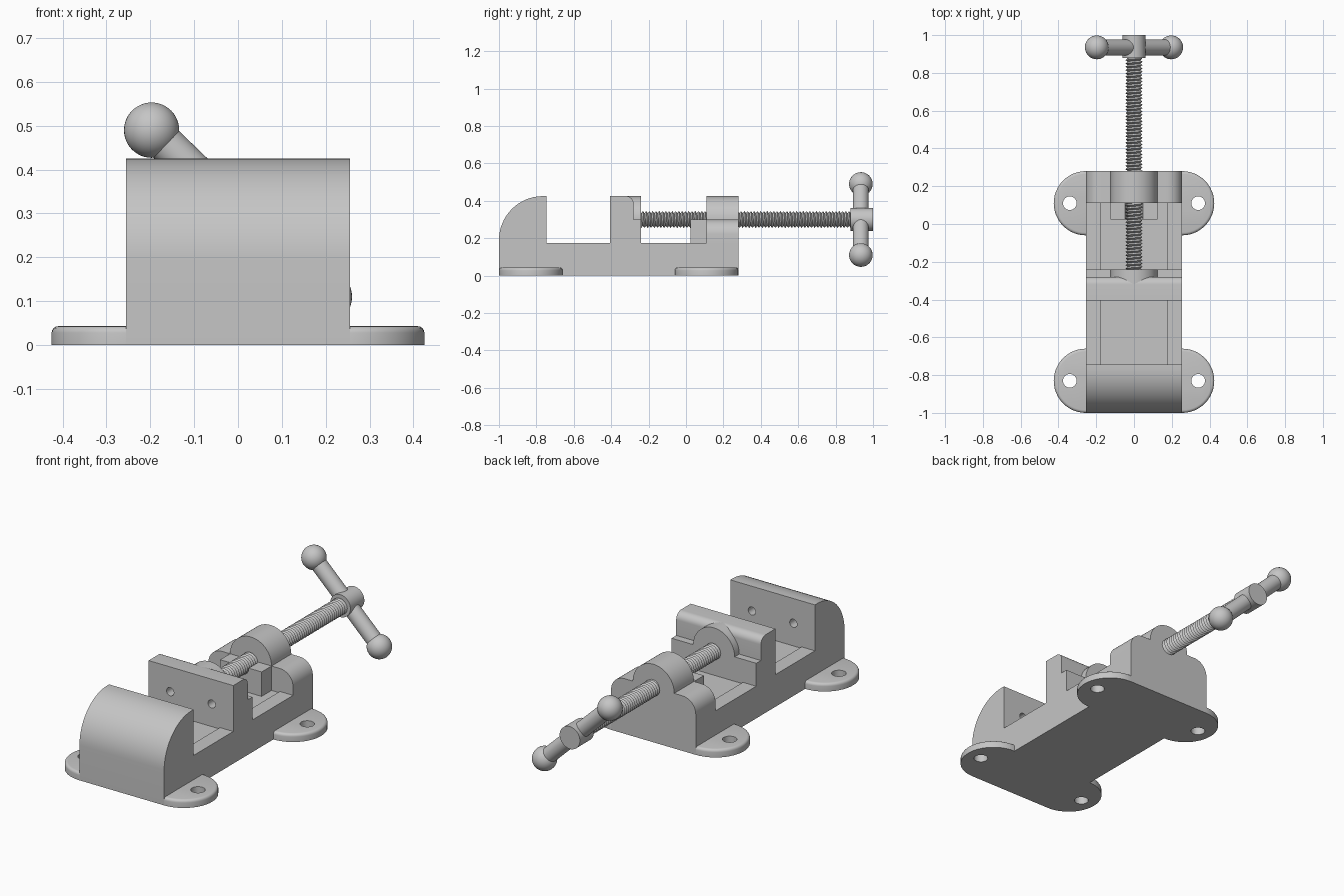
import bpy, bmesh, math
from mathutils import Matrix, Vector

cube = bpy.data.objects.get("Cube")
if cube:
    bpy.data.objects.remove(cube, do_unlink=True)

steel = bpy.data.materials.new("grey_steel")
steel.use_nodes = True
GREY = (0.56, 0.56, 0.56, 1)
steel.diffuse_color = GREY
steel.node_tree.nodes["Principled BSDF"].inputs["Base Color"].default_value = GREY

HALF = 0.255      # half width of the body
AXIS_Z = 0.3      # height of the screw axis
BED = 0.175       # height of the bed


def make(name, bm):
    bmesh.ops.recalc_face_normals(bm, faces=bm.faces)
    mesh = bpy.data.meshes.new(name)
    bm.to_mesh(mesh)
    bm.free()
    mesh.materials.append(steel)
    obj = bpy.data.objects.new(name, mesh)
    bpy.context.collection.objects.link(obj)
    return obj


def activate(obj):
    bpy.ops.object.select_all(action='DESELECT')
    obj.select_set(True)
    bpy.context.view_layer.objects.active = obj


def smooth(obj):
    activate(obj)
    bpy.ops.object.shade_smooth_by_angle(angle=math.radians(30))


def arc(cx, cz, r, start, end, n=16):
    angles = [math.radians(start + (end - start) * i / n) for i in range(n + 1)]
    return [(cx + r * math.cos(a), cz + r * math.sin(a)) for a in angles]


def prism(name, points, axis, lo, hi):
    """Extrude a side profile (y, z) along x, or a front profile (x, z) along y."""
    bm = bmesh.new()
    place = (lambda p: (lo, p[0], p[1])) if axis == 'X' else (lambda p: (p[0], lo, p[1]))
    face = bm.faces.new([bm.verts.new(place(p)) for p in points])
    geom = bmesh.ops.extrude_face_region(bm, geom=[face])["geom"]
    step = Vector((hi - lo, 0, 0)) if axis == 'X' else Vector((0, hi - lo, 0))
    bmesh.ops.translate(bm, vec=step, verts=[g for g in geom if isinstance(g, bmesh.types.BMVert)])
    return make(name, bm)


def box(name, x, y0, y1, z0, z1):
    return prism(name, [(-x, z0), (x, z0), (x, z1), (-x, z1)], 'Y', y0, y1)


def cylinder(name, centre, r, depth, direction=(0, 0, 1), bevel=0):
    bm = bmesh.new()
    bmesh.ops.create_cone(bm, cap_ends=True, segments=48, radius1=r, radius2=r, depth=depth)
    if bevel:
        rim = [e for e in bm.edges if all(v.co.z > 0 for v in e.verts)]
        bmesh.ops.bevel(bm, geom=rim, offset=bevel, segments=4, profile=0.5, affect='EDGES')
    turn = Vector((0, 0, 1)).rotation_difference(Vector(direction)).to_matrix().to_4x4()
    bmesh.ops.transform(bm, matrix=Matrix.Translation(centre) @ turn, verts=bm.verts)
    return make(name, bm)


def cut(obj, cutter):
    activate(obj)
    mod = obj.modifiers.new("cut", 'BOOLEAN')
    mod.operation, mod.solver, mod.object = 'DIFFERENCE', 'EXACT', cutter
    bpy.ops.object.modifier_apply(modifier=mod.name)
    bpy.data.objects.remove(cutter, do_unlink=True)


ALONG_Y = (0, 1, 0)

# Base with the fixed jaw, rounded at the front
body_profile = [(0.28, 0), (0.28, BED), (-0.745, BED), (-0.745, 0.425)]
body_profile += arc(-0.765, 0.19, 0.235, 90, 180) + [(-1, 0)]
body = prism("base_and_fixed_jaw", body_profile, 'X', -HALF, HALF)
cut(body, box("channel_cutter", 0.175, -0.745, 0.11, BED - 0.008, 0.3))

# Sliding jaw with a rear ledge and round boss
jaw_profile = [(-0.405, BED - 0.001), (-0.24, BED - 0.001), (-0.24, AXIS_Z), (-0.28, AXIS_Z)]
jaw_profile += arc(-0.32, 0.385, 0.04, 0, 90, 8) + [(-0.405, 0.425)]
jaw = prism("sliding_jaw", jaw_profile, 'X', -HALF, HALF)
box("sliding_jaw_key", 0.175, -0.405, -0.24, BED - 0.008, BED + 0.01)
smooth(cylinder("sliding_jaw_boss", (0, -0.29, AXIS_Z), 0.125, 0.1, ALONG_Y))

# Blind screw holes in both gripping faces
for x in (-0.125, 0.125):
    cut(body, cylinder("hole_cutter", (x, -0.745, 0.29), 0.022, 0.12, ALONG_Y))
    cut(jaw, cylinder("hole_cutter", (x, -0.405, 0.29), 0.022, 0.12, ALONG_Y))
smooth(body)
smooth(jaw)

# Rounded mounting feet with bolt holes
for side, x in (("left", 1), ("right", -1)):
    for end, y in (("front", -0.83), ("rear", 0.11)):
        foot = cylinder(f"{end}_{side}_foot", (x * HALF, y, 0.0215), 0.17, 0.043, bevel=0.015)
        hole = (x * 0.34, y, 0.02)
        cut(foot, cylinder("bolt_cutter", hole, 0.036, 0.2))
        smooth(foot)

# Rear bearing: rounded shoulders with a half-round crown
r = 0.08
crown = [(HALF, BED - 0.02)] + arc(HALF - r, AXIS_Z - r, r, 0, 90, 10)
crown += arc(0, AXIS_Z, 0.125, 0, 180, 32)
crown += arc(r - HALF, AXIS_Z - r, r, 90, 180, 10) + [(-HALF, BED - 0.02)]
smooth(prism("rear_bearing", crown, 'Y', 0.11, 0.28))

# Low block ahead of the bearing, grooved for the screw
block = box("bearing_block", 0.125, 0.025, 0.12, BED - 0.02, AXIS_Z)
cut(block, cylinder("groove_cutter", (0, 0.06, AXIS_Z), 0.047, 0.3, ALONG_Y))
smooth(block)

# Threaded screw: one tooth swept along a helix
PITCH = 0.0175
bm = bmesh.new()
tooth = [bm.verts.new((rad, -0.27 + PITCH * t, 0))
         for rad, t in ((0.034, 0), (0.045, 0.5), (0.034, 1))]
for a, b in zip(tooth, tooth[1:]):
    bm.edges.new((a, b))
thread = make("threaded_screw", bm)
thread.location.z = AXIS_Z
mod = thread.modifiers.new("helix", 'SCREW')
mod.axis = 'Y'
mod.angle = math.tau
mod.screw_offset = PITCH
mod.iterations = 66
mod.steps = mod.render_steps = 20
activate(thread)
bpy.ops.object.modifier_apply(modifier=mod.name)
bm = bmesh.new()
bm.from_mesh(thread.data)
bmesh.ops.remove_doubles(bm, verts=bm.verts, dist=0.0005)
bmesh.ops.recalc_face_normals(bm, faces=bm.faces)
bm.to_mesh(thread.data)
bm.free()
smooth(thread)

# Tommy bar: hub, slanted rod and ball ends
smooth(cylinder("handle_hub", (0, 0.94, AXIS_Z), 0.061, 0.12, ALONG_Y))
smooth(cylinder("handle_bar", (0, 0.935, AXIS_Z), 0.042, 0.52, (-1, 0, 0.965)))
for side, s in (("right", -1), ("left", 1)):
    bm = bmesh.new()
    bmesh.ops.create_uvsphere(bm, u_segments=40, v_segments=24, radius=0.063)
    bmesh.ops.translate(bm, vec=(s * 0.197, 0.935, AXIS_Z - s * 0.19), verts=bm.verts)
    smooth(make(f"{side}_handle_ball", bm))
